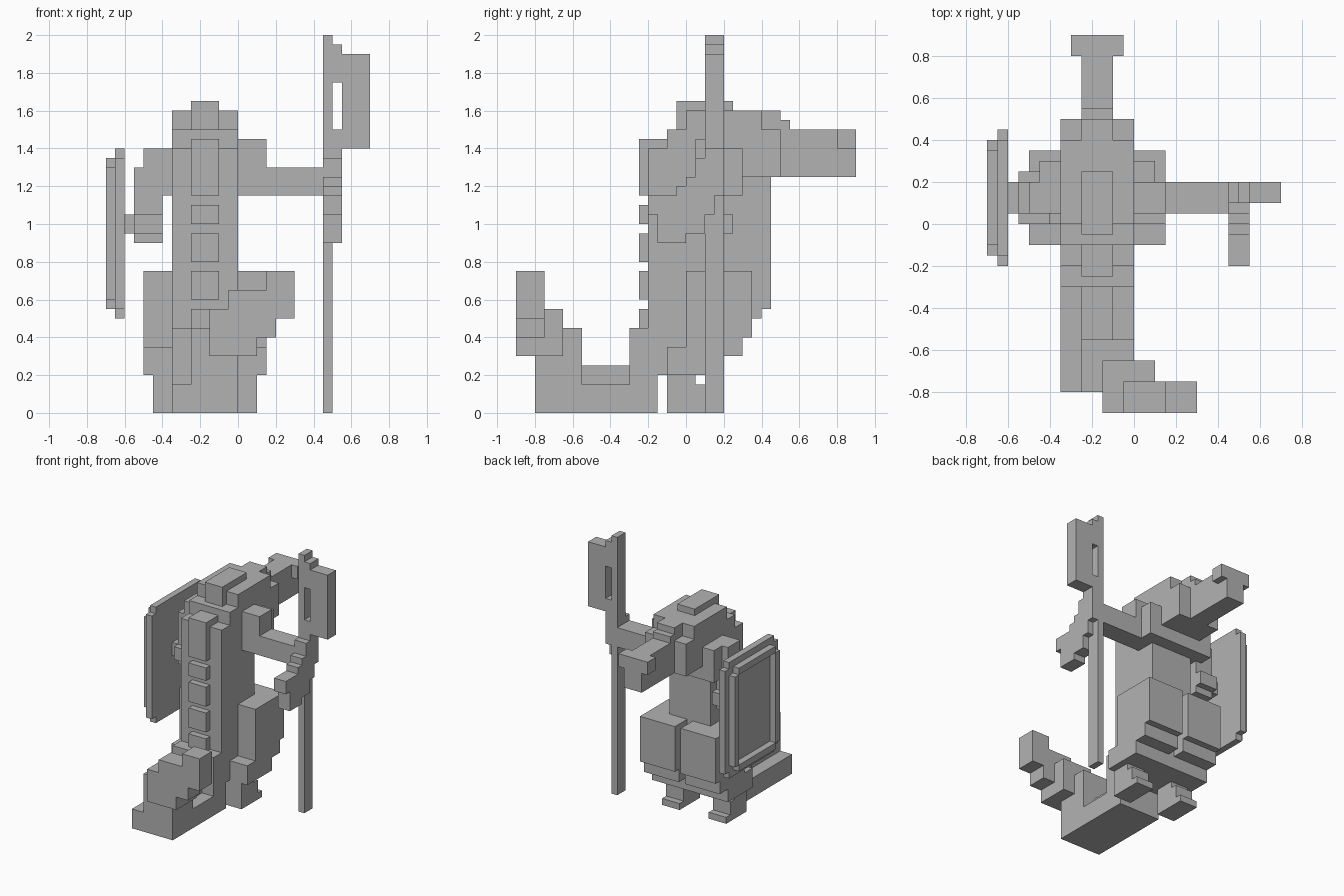
import bpy
import bmesh
from mathutils import Vector

default_cube = bpy.data.objects.get("Cube")
if default_cube:
    bpy.data.objects.remove(default_cube, do_unlink=True)

UNIT = 0.05  # size of one block of the grid that everything sits on

# Single flat colour
grey = bpy.data.materials.new("plain grey")
grey.use_nodes = True
colour = (0.45, 0.45, 0.45, 1)
grey.diffuse_color = colour
grey.node_tree.nodes["Principled BSDF"].inputs["Base Color"].default_value = colour


def finish(name, bm):
    """Turn a bmesh in grid units into a named, coloured object."""
    bmesh.ops.scale(bm, vec=Vector((UNIT, UNIT, UNIT)), verts=bm.verts)
    bmesh.ops.recalc_face_normals(bm, faces=bm.faces)
    mesh = bpy.data.meshes.new(name)
    bm.to_mesh(mesh)
    bm.free()
    mesh.materials.append(grey)
    part = bpy.data.objects.new(name, mesh)
    bpy.context.scene.collection.objects.link(part)
    return part


def box(name, x, y, z):
    """Block given by its range along each axis."""
    bm = bmesh.new()
    bmesh.ops.create_cube(bm, size=1)
    for vert in bm.verts:
        for axis, (low, high) in enumerate((x, y, z)):
            vert.co[axis] = high if vert.co[axis] > 0 else low
    return finish(name, bm)


def profile(name, x, outline):
    """Side outline of (y, z) points, extruded across the x range."""
    bm = bmesh.new()
    face = bm.faces.new([bm.verts.new((x[0], y, z)) for y, z in outline])
    grown = bmesh.ops.extrude_face_region(bm, geom=[face])
    moved = [item for item in grown["geom"] if isinstance(item, bmesh.types.BMVert)]
    bmesh.ops.translate(bm, vec=Vector((x[1] - x[0], 0, 0)), verts=moved)
    return finish(name, bm)


def both_sides(make, name, x, *shape):
    """Build a part on the left and its mirror about the body's middle."""
    make("left_" + name, x, *shape)
    make("right_" + name, (-7 - x[1], -7 - x[0]), *shape)


body_width = (-7, 0)
ridge_width = (-5, -2)

# Torso with the broad shoulder yoke
box("torso", body_width, (-4, 4), (4, 28))
box("shoulder_yoke", (-9, 2), (1, 6), (23, 28))

# Head, brow and snout
box("head", body_width, (-2, 10), (25, 30))
box("crown", body_width, (0, 8), (30, 32))
box("brow", ridge_width, (8, 10), (30, 32))
box("head_crest", ridge_width, (-1, 5), (30, 33))
box("snout", ridge_width, (10, 18), (25, 30))
box("snout_bridge", ridge_width, (10, 11), (30, 31))
box("snout_tip", ridge_width, (16, 18), (25, 28))
box("nostrils", (-6, -1), (16, 18), (28, 30))

# Spine plates down the back
box("neck_plate", ridge_width, (-5, -2), (23, 29))
for number, span in enumerate(((20, 22), (16, 19), (12, 15), (9, 11))):
    box(f"spine_plate_{number}", ridge_width, (-5, -4), span)

# Legs and feet
both_sides(profile, "thigh", (-3, 3),
           [(0, 6), (6, 6), (6, 8), (7, 8), (7, 15), (0, 15)])
both_sides(box, "calf", (-1, 3), (-2, 4), (4, 7))
both_sides(profile, "foot", (-1, 2),
           [(-2, 0), (3, 0), (3, 1), (2, 1), (2, 3), (1, 3), (1, 4), (-2, 4)])

# Tail lying on the ground, then curling up and sideways
box("tail_root", body_width, (-6, -3), (3, 9))
box("tail_base", body_width, (-16, -3), (0, 3))
box("tail_foot", body_width, (-6, -3), (3, 4))
box("tail_ridge", ridge_width, (-11, -6), (3, 5))
box("tail_rise", (-5, 0), (-16, -11), (3, 9))
box("tail_bend", (-3, 2), (-18, -13), (6, 11))
box("tail_curl", (-1, 4), (-18, -15), (8, 13))
box("tail_tip", (3, 6), (-18, -15), (10, 15))

# Left arm stretched out to the staff
arm_depth = (1, 4)
box("left_shoulder", (0, 3), arm_depth, (23, 29))
box("left_forearm", (3, 11), arm_depth, (23, 26))

# Right arm bent down to the shield grip
box("right_shoulder", (-10, -7), arm_depth, (23, 28))
box("right_forearm", (-11, -8), arm_depth, (18, 26))
box("right_hand", (-11, -8), (0, 5), (19, 21))
box("shield_grip", (-12, -11), arm_depth, (19, 21))

# Shield: notched board with a raised rim
board = (-13, -12)
box("shield_board", board, (-3, 8), (10, 28))
box("shield_board_back_edge", board, (-4, -3), (11, 27))
box("shield_board_front_edge", board, (8, 9), (11, 27))
rim = (-14, -13)
for label, low in (("back", -3), ("front", 7)):
    box(f"shield_rim_{label}", rim, (low, low + 1), (12, 26))
for label, low in (("bottom", 11), ("top", 26)):
    box(f"shield_rim_{label}", rim, (-2, 7), (low, low + 1))

# Staff with a slotted blade
blade_depth = (2, 4)
box("staff_pole", (9, 10), blade_depth, (0, 40))
box("blade_plate", (11, 14), blade_depth, (28, 38))
box("blade_lower_joint", (10, 11), blade_depth, (28, 30))
box("blade_upper_joint", (10, 11), blade_depth, (35, 39))

# Stepped hook that sweeps back and down from the staff
profile("staff_hook", (9, 11), [
    (-4, 21), (-4, 23), (-1, 23), (-1, 24), (0, 24), (0, 25), (1, 25),
    (1, 27), (2, 27), (2, 28), (4, 28), (4, 23), (3, 23), (3, 21),
    (2, 21), (2, 19), (0, 19), (0, 18), (-3, 18), (-3, 21)])
